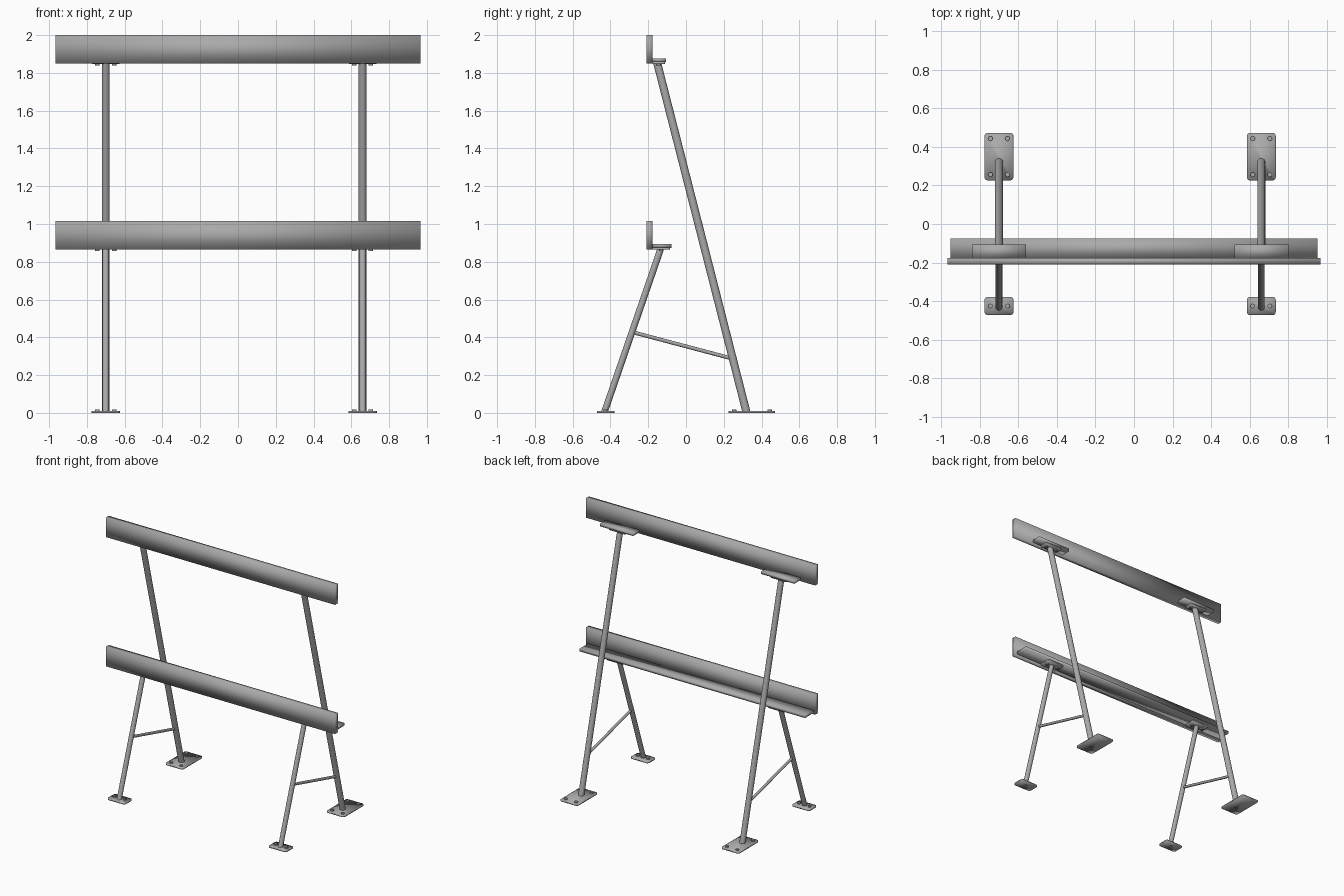
import bpy, bmesh
from mathutils import Vector

if "Cube" in bpy.data.objects:
    bpy.data.objects.remove(bpy.data.objects["Cube"])

metal = bpy.data.materials.new("plain grey")
metal.diffuse_color = (0.4, 0.4, 0.4, 1)
metal.use_nodes = True
metal.node_tree.nodes["Principled BSDF"].inputs["Base Color"].default_value = metal.diffuse_color


def finish(name, bm):
    bmesh.ops.recalc_face_normals(bm, faces=bm.faces)
    for f in bm.faces:
        f.smooth = True
    me = bpy.data.meshes.new(name)
    bm.to_mesh(me)
    bm.free()
    me.materials.append(metal)
    ob = bpy.data.objects.new(name, me)
    bpy.context.collection.objects.link(ob)
    return ob


def box(name, x, y, z, corner=0):
    """Box from (min, max) ranges, with optional rounded upright corners."""
    bm = bmesh.new()
    bmesh.ops.create_cube(bm, size=1)
    for v in bm.verts:
        v.co = [r[0] if c < 0 else r[1] for c, r in zip(v.co, (x, y, z))]
    if corner:
        up = [e for e in bm.edges
              if abs(e.verts[0].co.z - e.verts[1].co.z) > 1e-5]
        bmesh.ops.bevel(bm, geom=up, offset=corner, segments=4,
                        profile=0.5, affect='EDGES')
    return finish(name, bm)


def tube(name, a, b, radius, sides=24):
    """Round bar between two points, with crisp ends."""
    a, b = Vector(a), Vector(b)
    bm = bmesh.new()
    bmesh.ops.create_cone(bm, cap_ends=True, segments=sides, radius1=radius,
                          radius2=radius, depth=(b - a).length)
    rot = (b - a).to_track_quat('Z', 'Y')
    for v in bm.verts:
        v.co = rot @ v.co + (a + b) / 2
    caps = [e for e in bm.edges if any(len(f.verts) > 4 for f in e.link_faces)]
    for e in caps:
        e.smooth = False
    return finish(name, bm)


# Long upright boards and the lower shelf plank
box("upper_board", (-0.966, 0.966), (-0.21, -0.177), (1.85, 2.0))
box("lower_board", (-0.966, 0.966), (-0.21, -0.177), (0.865, 1.015))
box("lower_plank", (-0.95, 0.95), (-0.177, -0.076), (0.874, 0.895))

for side, x in (("left", -0.70), ("right", 0.66)):
    # Legs and the brace between them
    tube(f"{side}_rear_leg", (x, 0.32, 0.004), (x, -0.153, 1.855), 0.021)
    tube(f"{side}_front_leg", (x, -0.432, 0.004), (x, -0.134, 0.868), 0.0175)
    tube(f"{side}_brace", (x, -0.282, 0.427), (x, 0.235, 0.29), 0.01, 16)

    # Upper support block and the flanges below both supports
    box(f"{side}_upper_block", (x - 0.14, x + 0.14), (-0.177, -0.105),
        (1.857, 1.877))
    for level, z, y1 in (("upper", 1.857, -0.11), ("lower", 0.874, -0.085)):
        box(f"{side}_{level}_flange", (x - 0.072, x + 0.072), (-0.177, y1),
            (z - 0.01, z), 0.012)
        for i, dx in enumerate((-0.044, 0.044)):
            y = (y1 - 0.177) / 2
            tube(f"{side}_{level}_flange_bolt_{i}", (x + dx, y, z - 0.018),
                 (x + dx, y, z - 0.008), 0.012, 12)

    # Foot plates with bolts
    box(f"{side}_rear_foot", (x - 0.075, x + 0.075), (0.226, 0.472),
        (0, 0.01), 0.016)
    box(f"{side}_front_foot", (x - 0.075, x + 0.075), (-0.472, -0.378),
        (0, 0.01), 0.016)
    for dx in (-0.044, 0.044):
        for y in (0.256, 0.443, -0.425):
            tube(f"{side}_foot_bolt", (x + dx, y, 0.008),
                 (x + dx, y, 0.019), 0.012, 12)
